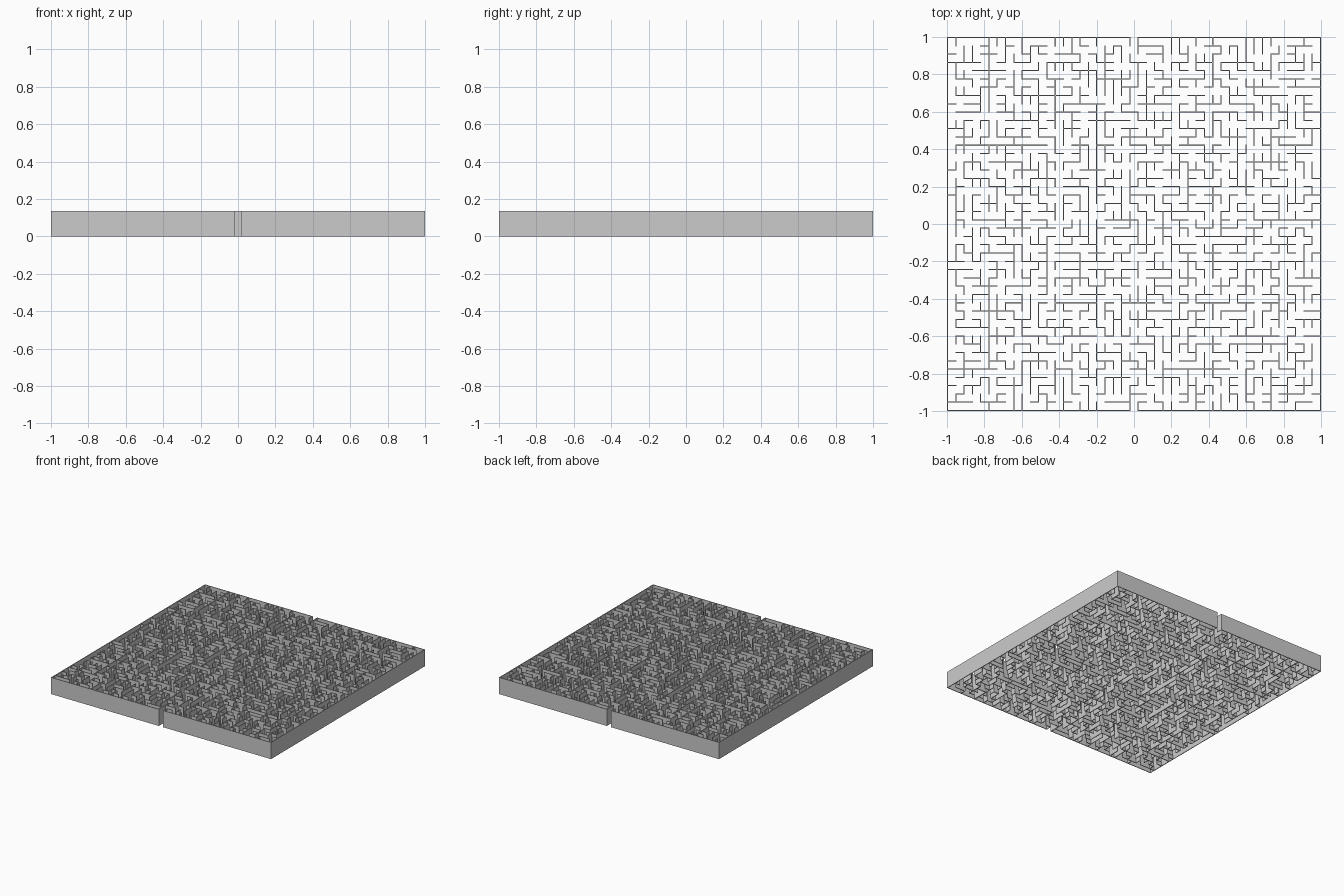
import bpy, bmesh, random

if "Cube" in bpy.data.objects:
    bpy.data.objects.remove(bpy.data.objects["Cube"])

random.seed(11)
N = 45              # cells per side
T = 0.0055          # wall thickness
H = 0.137           # wall height
PITCH = (2 - T) / N
F = 2 * N + 1       # plan grid: even index = wall line, odd index = corridor

# Long straight walls of the layout: (line, start, end), counted from the top left
LONG_VERTICAL = [(5, 0, 9), (5, 29, 40), (18, 8, 17), (36, 0, 3), (8, 41, 45),
                 (30, 41, 45), (39, 42, 45), (11, 5, 12), (13, 5, 10), (31, 38, 41)]
LONG_HORIZONTAL = [(22, 39, 45), (13, 3, 9), (27, 0, 2), (8, 14, 18),
                   (27, 13, 20), (40, 1, 5), (37, 34, 40)]
keep = {(2 * i, 2 * k + 1) for i, a, b in LONG_VERTICAL for k in range(a, b)}
keep |= {(2 * k + 1, 2 * j) for j, a, b in LONG_HORIZONTAL for k in range(a, b)}

# Carve a perfect maze by joining cells in random order, long walls last
parent = {(x, y): (x, y) for x in range(1, F, 2) for y in range(1, F, 2)}


def root(c):
    while parent[c] != c:
        parent[c] = parent[parent[c]]
        c = parent[c]
    return c


candidates = [(x, y) for x in range(1, F - 1) for y in range(1, F - 1) if (x + y) % 2]
random.shuffle(candidates)
candidates.sort(key=lambda w: w in keep)
opened = {(N, 0), (N, F - 1)}          # entrance and exit in the middle of two sides
for x, y in candidates:
    a, b = ((x - 1, y), (x + 1, y)) if y % 2 else ((x, y - 1), (x, y + 1))
    a, b = root(a), root(b)
    if a != b:
        parent[a] = b
        opened.add((x, y))


def solid(x, y):
    inside = 0 <= x < F and 0 <= y < F
    return inside and not (x % 2 and y % 2) and (x, y) not in opened


def pos(k):
    """Boundary k of the alternating thin / wide plan grid."""
    return -1 + (k // 2) * PITCH + (k % 2) * T


# Extrude the wall plan into one watertight mesh
bm = bmesh.new()
verts = {}


def vert(x, y, z):
    if (x, y, z) not in verts:
        verts[x, y, z] = bm.verts.new((pos(x), -pos(y), z * H))
    return verts[x, y, z]


for x in range(F):
    for y in range(F):
        if not solid(x, y):
            continue
        ring = [(x, y), (x, y + 1), (x + 1, y + 1), (x + 1, y)]
        bm.faces.new([vert(*p, 1) for p in ring])
        bm.faces.new([vert(*p, 0) for p in reversed(ring)])
        neighbours = [(x - 1, y), (x, y + 1), (x + 1, y), (x, y - 1)]
        for k, n in enumerate(neighbours):
            if not solid(*n):
                p, q = ring[k], ring[(k + 1) % 4]
                bm.faces.new([vert(*p, 0), vert(*q, 0), vert(*q, 1), vert(*p, 1)])

mesh = bpy.data.meshes.new("maze_walls")
bm.to_mesh(mesh)
bm.free()
bpy.context.collection.objects.link(bpy.data.objects.new("maze_walls", mesh))
